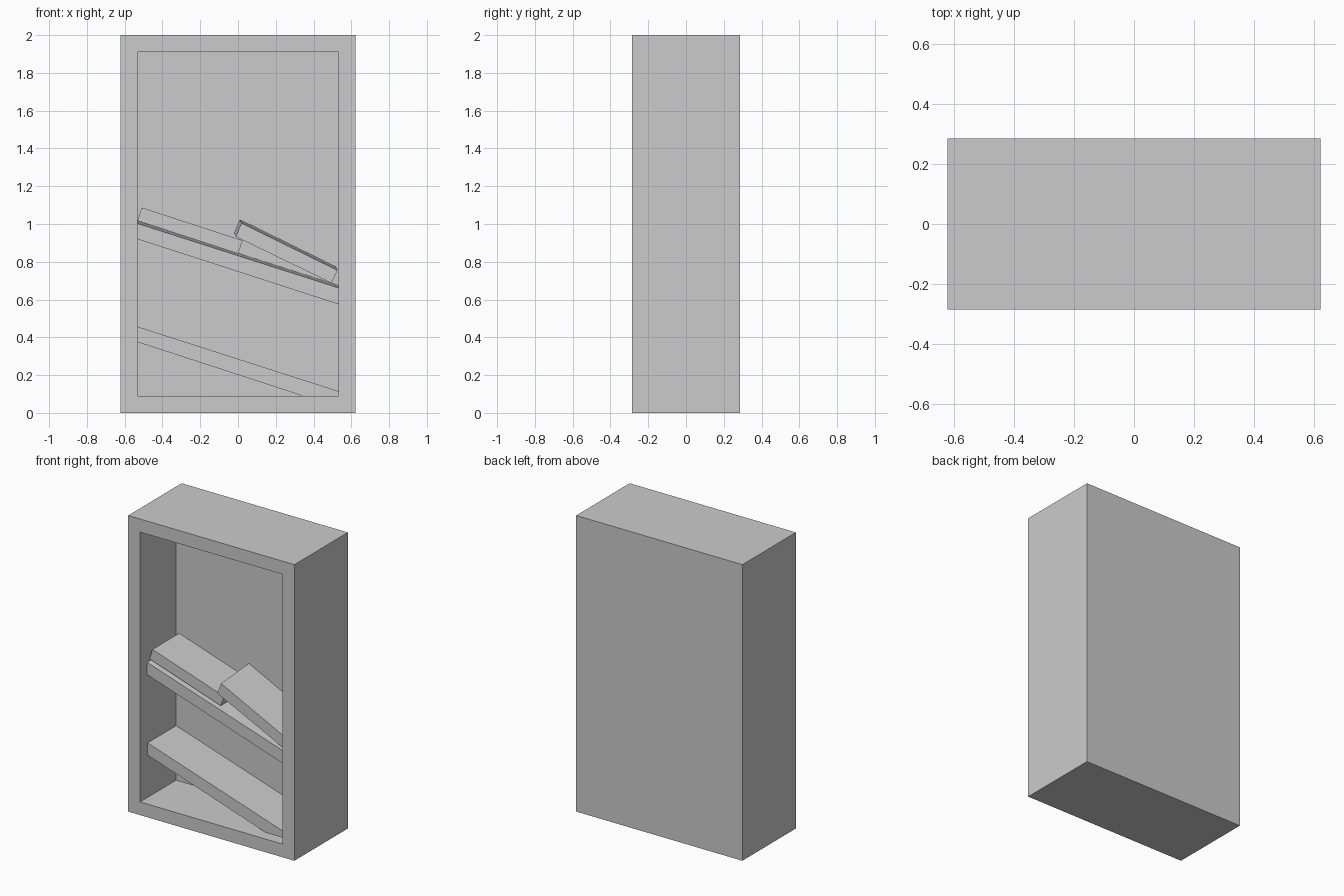
import bpy
import bmesh
from mathutils import Vector

cube = bpy.data.objects.get("Cube")
if cube:
    bpy.data.objects.remove(cube, do_unlink=True)

grey = bpy.data.materials.new("plain grey")
grey.use_nodes = True
grey.diffuse_color = (0.6, 0.6, 0.6, 1)
grey.node_tree.nodes["Principled BSDF"].inputs["Base Color"].default_value = (0.6, 0.6, 0.6, 1)

INNER_BACK = 0.10


def finish(bm, name):
    bmesh.ops.recalc_face_normals(bm, faces=bm.faces[:])
    mesh = bpy.data.meshes.new(name)
    bm.to_mesh(mesh)
    bm.free()
    mesh.materials.append(grey)
    obj = bpy.data.objects.new(name, mesh)
    bpy.context.collection.objects.link(obj)
    return obj


def slab(name, profile, front, shift=(0, 0)):
    """Extrude an x-z profile from its front to the inner back, with a slight shift."""
    bm = bmesh.new()
    face = bm.faces.new([bm.verts.new((x, front, z)) for x, z in profile])
    new = bmesh.ops.extrude_face_region(bm, geom=[face], use_keep_orig=True)["geom"]
    verts = [v for v in new if isinstance(v, bmesh.types.BMVert)]
    bmesh.ops.translate(bm, verts=verts, vec=(shift[0], INNER_BACK - front, shift[1]))
    return finish(bm, name)


# Cabinet: a box whose front is inset and pushed in to form the recess
bm = bmesh.new()
bmesh.ops.create_cube(bm, size=1)
bmesh.ops.scale(bm, vec=(1.242, 0.57, 2), verts=bm.verts[:])
bmesh.ops.translate(bm, vec=(0, 0, 1), verts=bm.verts[:])
front_face = min(bm.faces, key=lambda f: f.calc_center_median().y)
bmesh.ops.inset_region(bm, faces=[front_face], thickness=0.089, use_even_offset=True)
recess = bmesh.ops.extrude_discrete_faces(bm, faces=[front_face])["faces"][0]
bmesh.ops.translate(bm, verts=recess.verts[:], vec=Vector((0, INNER_BACK + 0.285, 0)))
finish(bm, "cabinet")

# Sloping shelves; the upper one also tips slightly forward
slab("upper_shelf", [(-0.532, 1.003), (0.532, 0.662), (0.532, 0.575), (-0.532, 0.92)],
     -0.21, (0, 0.013))
slab("lower_shelf", [(-0.532, 0.457), (0.532, 0.115), (0.532, 0.089), (0.345, 0.089),
                     (-0.532, 0.375)], -0.205)

# Two fallen boards resting on the upper shelf
slab("left_board", [(-0.51, 1.087), (0.025, 0.913), (0.0, 0.843), (-0.532, 1.017)], -0.185)
slab("right_board", [(0.018, 1.005), (0.527, 0.755), (0.495, 0.687), (-0.012, 0.933)],
     -0.205, (-0.008, 0.018))
